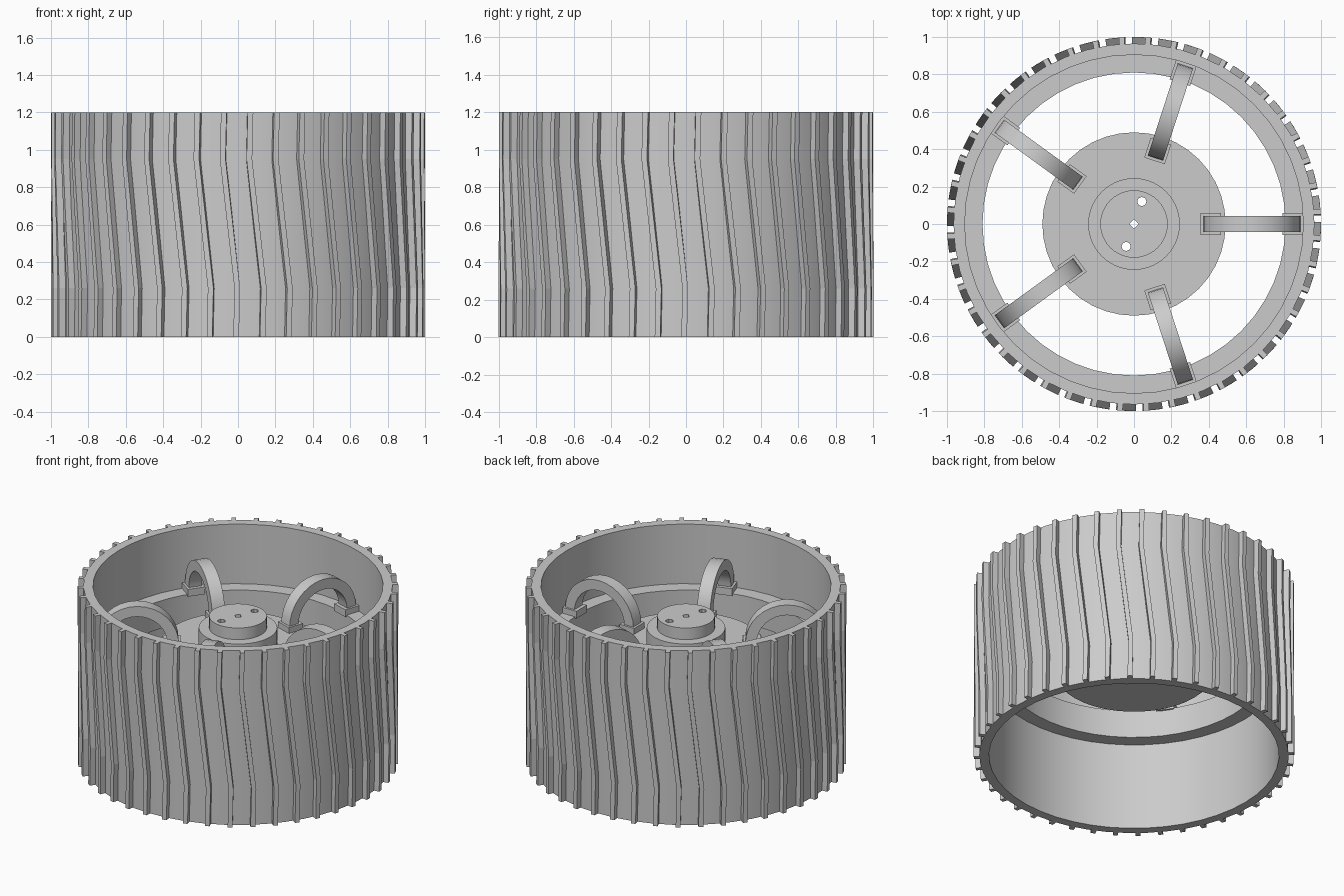
import bpy, bmesh, math
from mathutils import Matrix

cube = bpy.data.objects.get("Cube")
if cube:
    bpy.data.objects.remove(cube, do_unlink=True)

grey = bpy.data.materials.new("light_grey_plastic")
grey.use_nodes = True
colour = (0.6, 0.6, 0.6, 1)
grey.diffuse_color = colour
grey.node_tree.nodes["Principled BSDF"].inputs["Base Color"].default_value = colour


def finish(name, bm, smooth=True):
    bmesh.ops.recalc_face_normals(bm, faces=bm.faces)
    mesh = bpy.data.meshes.new(name)
    bm.to_mesh(mesh)
    bm.free()
    mesh.materials.append(grey)
    obj = bpy.data.objects.new(name, mesh)
    bpy.context.collection.objects.link(obj)
    bpy.ops.object.select_all(action='DESELECT')
    bpy.context.view_layer.objects.active = obj
    obj.select_set(True)
    if smooth:
        bpy.ops.object.shade_smooth_by_angle(angle=math.radians(30))
    return obj


def loft(bm, rings, closed=False):
    """Skin a list of equal point rings, capping the ends unless closed."""
    loops = [[bm.verts.new(p) for p in ring] for ring in rings]
    pairs = list(zip(loops, loops[1:]))
    if closed:
        pairs.append((loops[-1], loops[0]))
    else:
        bm.faces.new(loops[0])
        bm.faces.new(loops[-1])
    n = len(loops[0])
    for a, b in pairs:
        for i in range(n):
            j = (i + 1) % n
            bm.faces.new((a[i], a[j], b[j], b[i]))


def polar(r, a, z):
    return (r * math.cos(a), r * math.sin(a), z)


def turned(name, profile, sides, closed):
    bm = bmesh.new()
    angles = [math.tau * i / sides for i in range(sides)]
    loft(bm, [[polar(r, a, z) for a in angles] for r, z in profile], closed)
    return finish(name, bm)


# Rim with an internal flange that carries the spokes
HEIGHT, LOW, DECK, WALL = 1.2, 0.6, 0.79, 0.905
turned("rim", [(0.965, 0), (0.965, HEIGHT), (WALL, HEIGHT), (WALL, DECK),
               (0.81, DECK), (0.81, LOW), (WALL, LOW), (WALL, 0)], 48, True)

# Stepped hub
hub = turned("hub", [(0.49, LOW), (0.49, DECK), (0.245, DECK), (0.245, 0.91),
                     (0.18, 0.91), (0.18, 0.99)], 40, False)

# Shaft and screw holes through the hub
bm = bmesh.new()
for x, y, sides in ((0, 0, 4), (0.042, 0.12, 8), (-0.042, -0.12, 8)):
    bmesh.ops.create_cone(bm, cap_ends=True, segments=sides, radius1=0.025,
                          radius2=0.025, depth=1,
                          matrix=Matrix.Translation((x, y, 0.8)))
cutter = finish("hole_cutter", bm, smooth=False)
cutter.hide_render = True
cut = hub.modifiers.new("holes", 'BOOLEAN')
cut.operation, cut.object, cut.solver = 'DIFFERENCE', cutter, 'EXACT'
bpy.context.view_layer.objects.active = hub
bpy.ops.object.modifier_apply(modifier=cut.name)
bpy.data.objects.remove(cutter, do_unlink=True)

# Five arched spokes with square feet
SPOKES, MID, FOOT_TOP = 5, 0.63, 0.83
for s in range(SPOKES):
    bm = bmesh.new()
    rings = []
    for i in range(17):
        a = math.pi * i / 16
        rings.append([(MID + r * math.cos(a), y, FOOT_TOP - 0.01 + r * math.sin(a))
                      for r, y in ((0.19, -0.043), (0.26, -0.043),
                                   (0.26, 0.043), (0.19, 0.043))])
    loft(bm, rings)
    for x in (0.41, 0.85):
        bmesh.ops.create_cube(bm, size=1, matrix=Matrix.LocRotScale(
            (x, 0, (DECK + FOOT_TOP) / 2 - 0.005), None, (0.11, 0.115, 0.05)))
    bmesh.ops.rotate(bm, verts=bm.verts,
                     matrix=Matrix.Rotation(math.tau * s / SPOKES, 3, 'Z'))
    finish(f"spoke_{s + 1}", bm)

# Raised treads, straight at the ends and slanted in the middle
TREADS, HALF = 44, 0.015
bm = bmesh.new()
for t in range(TREADS):
    base = -math.pi / 2 - 0.01 + math.tau * t / TREADS
    rings = []
    for z, shift in ((0, 0), (0.26, 0.006), (0.95, -0.072), (HEIGHT, -0.066)):
        a = base + shift
        rings.append([polar(0.945, a - HALF, z), polar(1, a - HALF, z),
                      polar(1, a + HALF, z), polar(0.945, a + HALF, z)])
    loft(bm, rings)
finish("treads", bm, smooth=False)
